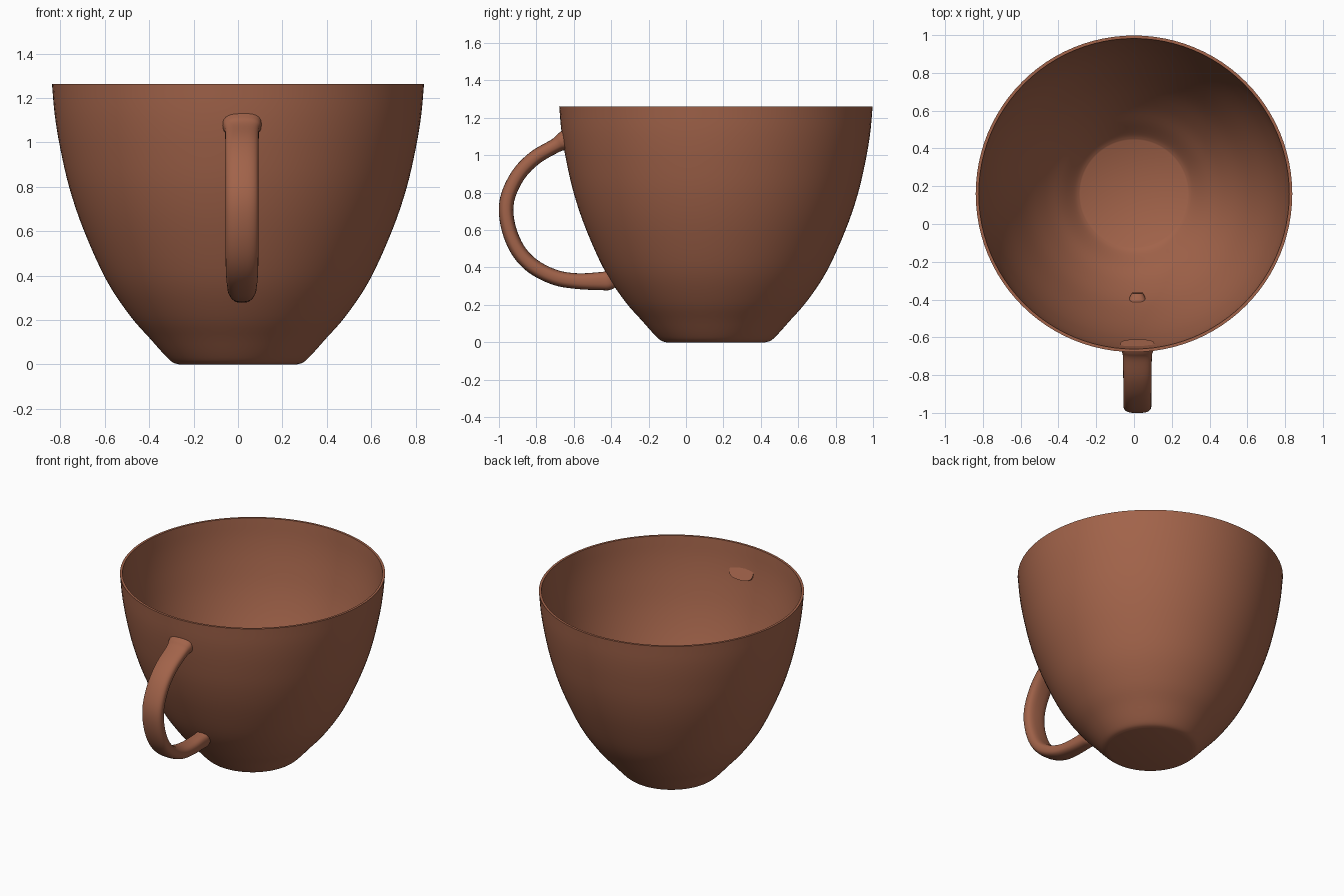
import bpy, bmesh, math
from mathutils import Vector

if "Cube" in bpy.data.objects:
    bpy.data.objects.remove(bpy.data.objects["Cube"])

CY = 0.16  # centre of the cup bowl in y

clay = bpy.data.materials.new("terracotta brown")
clay.diffuse_color = (0.36, 0.125, 0.068, 1)
clay.use_nodes = True
clay.node_tree.nodes["Principled BSDF"].inputs["Base Color"].default_value = clay.diffuse_color


def smooth_path(pts, n):
    """Catmull-Rom interpolation through tuples of any length."""
    pts = [tuple(2 * a - b for a, b in zip(pts[0], pts[1]))] + pts + \
          [tuple(2 * a - b for a, b in zip(pts[-1], pts[-2]))]
    out = []
    for i in range(1, len(pts) - 2):
        for k in range(n):
            t = k / n
            out.append(tuple(
                0.5 * (2 * b + (c - a) * t + (2 * a - 5 * b + 4 * c - d) * t * t
                       + (3 * b - a - 3 * c + d) * t ** 3)
                for a, b, c, d in zip(*pts[i - 1:i + 3])))
    out.append(pts[-2])
    return out


def loft(name, rings):
    """Skin a list of closed rings and cap both ends."""
    bm = bmesh.new()
    vr = [[bm.verts.new(p) for p in r] for r in rings]
    n = len(vr[0])
    for a, b in zip(vr, vr[1:]):
        for i in range(n):
            j = (i + 1) % n
            bm.faces.new((a[i], a[j], b[j], b[i]))
    bm.faces.new(vr[0])
    bm.faces.new(vr[-1])
    bmesh.ops.recalc_face_normals(bm, faces=bm.faces)
    me = bpy.data.meshes.new(name)
    bm.to_mesh(me)
    bm.free()
    ob = bpy.data.objects.new(name, me)
    bpy.context.collection.objects.link(ob)
    me.materials.append(clay)
    bpy.context.view_layer.objects.active = ob
    ob.select_set(True)
    bpy.ops.object.shade_smooth_by_angle(angle=math.radians(35))
    ob.select_set(False)
    return ob


# Cup: outer wall up to the rim, then thin inner wall down to the floor
outer = smooth_path([(0.265, 0), (0.295, 0.01), (0.33, 0.042), (0.395, 0.115),
                     (0.487, 0.22), (0.593, 0.38), (0.693, 0.6), (0.758, 0.79),
                     (0.80, 0.97), (0.825, 1.12), (0.838, 1.262)], 4)
inner = smooth_path([(0.822, 1.262), (0.809, 1.12), (0.784, 0.97), (0.741, 0.79),
                     (0.675, 0.6), (0.575, 0.38), (0.47, 0.22), (0.377, 0.115),
                     (0.315, 0.045), (0.285, 0.022)], 4)
SEG = 96
loft("cup", [[(r * math.cos(2 * math.pi * i / SEG),
               CY + r * math.sin(2 * math.pi * i / SEG), z) for i in range(SEG)]
             for r, z in outer + inner])

# Handle: flattened tube, columns are y, z, half width, half thickness
path = smooth_path([(-0.636, 1.085, 0.09, 0.055), (-0.665, 1.07, 0.085, 0.048),
                    (-0.70, 1.05, 0.077, 0.039),
                    (-0.81, 0.985, 0.075, 0.039), (-0.90, 0.89, 0.074, 0.039),
                    (-0.957, 0.76, 0.074, 0.039), (-0.953, 0.63, 0.074, 0.039),
                    (-0.903, 0.50, 0.074, 0.040), (-0.82, 0.408, 0.072, 0.041),
                    (-0.70, 0.347, 0.066, 0.041), (-0.58, 0.327, 0.058, 0.042),
                    (-0.46, 0.327, 0.052, 0.048), (-0.41, 0.33, 0.05, 0.05),
                    (-0.365, 0.335, 0.03, 0.03)], 5)
rings = []
for k, (y, z, w, t) in enumerate(path):
    a, b = path[max(k - 1, 0)], path[min(k + 1, len(path) - 1)]
    d = Vector((b[0] - a[0], b[1] - a[1])).normalized()
    ring = []
    for i in range(28):
        ang = 2 * math.pi * i / 28
        c, s = math.cos(ang), math.sin(ang)
        # squarish oval section
        u = math.copysign(abs(c) ** 0.75, c) * w
        v = math.copysign(abs(s) ** 0.75, s) * t
        ring.append((0.018 + u, y - d.y * v, z + d.x * v))
    rings.append(ring)
loft("handle", rings)
